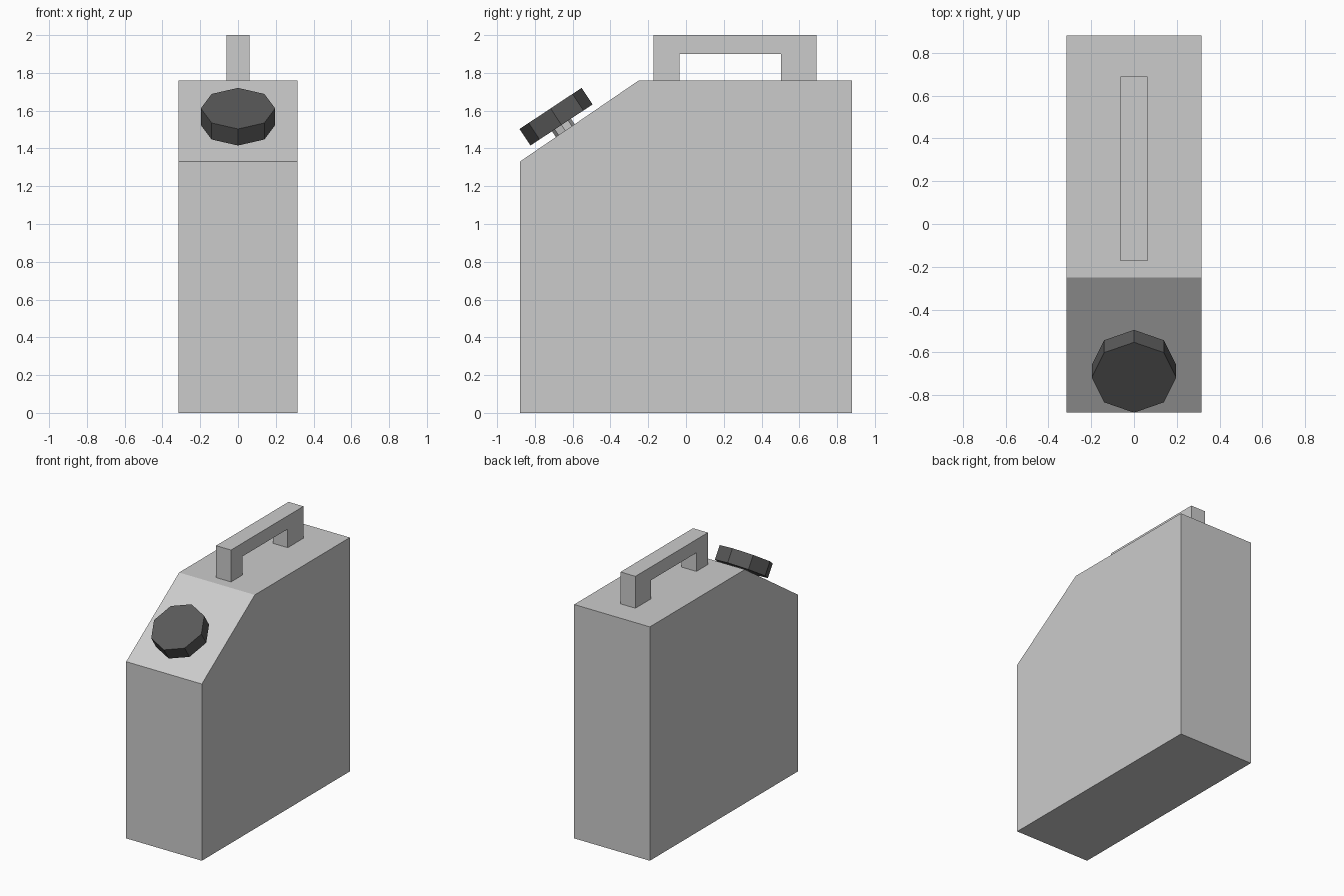
import bpy, bmesh, math
from mathutils import Vector, Matrix

if "Cube" in bpy.data.objects:
    bpy.data.objects.remove(bpy.data.objects["Cube"])


def finish(name, bm):
    bmesh.ops.recalc_face_normals(bm, faces=bm.faces)
    mesh = bpy.data.meshes.new(name)
    bm.to_mesh(mesh)
    bm.free()
    obj = bpy.data.objects.new(name, mesh)
    bpy.context.collection.objects.link(obj)
    return obj


def extrude_profile(name, points, half_width):
    """Side profile in (y, z), extruded symmetrically along x."""
    bm = bmesh.new()
    face = bm.faces.new([bm.verts.new((-half_width, y, z)) for y, z in points])
    out = bmesh.ops.extrude_face_region(bm, geom=[face])
    verts = [g for g in out["geom"] if isinstance(g, bmesh.types.BMVert)]
    bmesh.ops.translate(bm, verts=verts, vec=(2 * half_width, 0, 0))
    return finish(name, bm)


def tilted_cylinder(name, center, radius, depth, angle):
    """Eight-sided cylinder leaning towards the front."""
    bm = bmesh.new()
    bmesh.ops.create_cone(bm, cap_ends=True, segments=8, radius1=radius,
                          radius2=radius, depth=depth,
                          matrix=Matrix.Translation(center) @ Matrix.Rotation(angle, 4, 'X'))
    return finish(name, bm)


# Can body with sloped front shoulder
extrude_profile("can_body", [(-0.88, 0), (0.88, 0), (0.88, 1.76),
                             (-0.25, 1.76), (-0.88, 1.33)], 0.315)

# Carrying handle: arch sitting on the flat top
extrude_profile("handle", [(-0.172, 1.76), (-0.172, 2.0), (0.69, 2.0), (0.69, 1.76),
                           (0.503, 1.76), (0.503, 1.90), (-0.035, 1.90), (-0.035, 1.76)], 0.062)

# Spout neck and screw cap, square to the slope
tilt = math.radians(33.5)
axis = Vector((0, -math.sin(tilt), math.cos(tilt)))
cap_center = Vector((0, -0.688, 1.568))
tilted_cylinder("spout_neck", cap_center - axis * 0.08, 0.06, 0.08, tilt)
cap = tilted_cylinder("screw_cap", cap_center, 0.197, 0.105, tilt)

# Dark cap colour
dark = bpy.data.materials.new("dark_plastic")
dark.diffuse_color = (0.1, 0.1, 0.1, 1)
dark.use_nodes = True
dark.node_tree.nodes["Principled BSDF"].inputs["Base Color"].default_value = dark.diffuse_color
cap.data.materials.append(dark)
